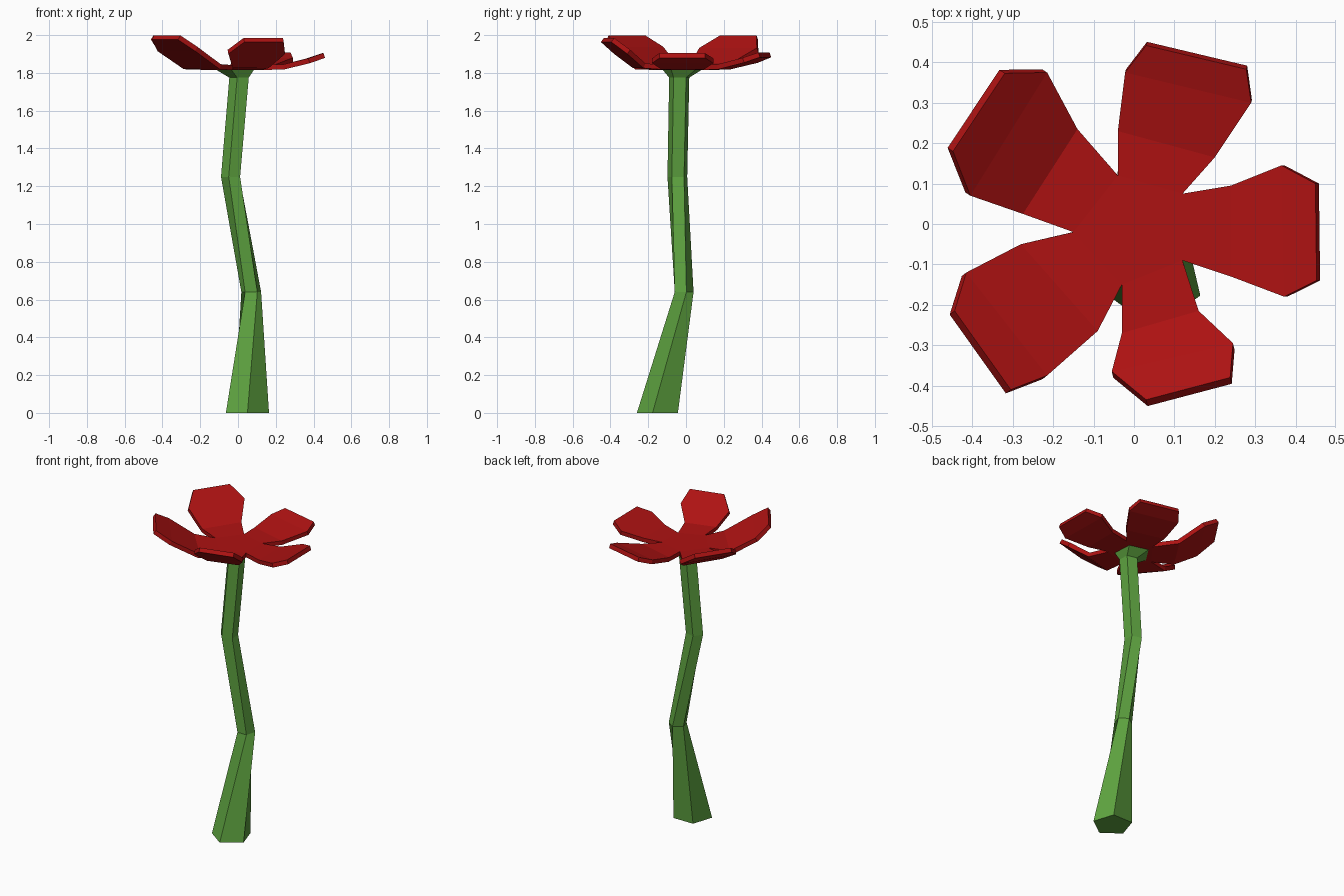
import bpy
from math import sin, cos, radians

if "Cube" in bpy.data.objects:
    bpy.data.objects.remove(bpy.data.objects["Cube"])


def material(name, rgb):
    m = bpy.data.materials.new(name)
    m.diffuse_color = (*rgb, 1)
    m.use_nodes = True
    m.node_tree.nodes["Principled BSDF"].inputs["Base Color"].default_value = m.diffuse_color
    return m


def mesh_object(name, verts, faces, mat):
    me = bpy.data.meshes.new(name)
    me.from_pydata(verts, [], faces)
    me.materials.append(mat)
    ob = bpy.data.objects.new(name, me)
    bpy.context.collection.objects.link(ob)
    return ob


green = material("stem_green", (0.11, 0.36, 0.05))
red = material("petal_red", (0.42, 0.006, 0.006))

# Stem and flared calyx: twisting five-sided loft (x, y, z, radius, start angle)
rings = [(0.05, -0.14, 0, 0.12, -90), (0.07, -0.015, 0.64, 0.055, -54),
         (-0.035, -0.045, 1.25, 0.055, -33), (0.01, -0.035, 1.775, 0.056, -33),
         (-0.01, -0.015, 1.825, 0.12, -33)]
verts, faces = [], [(4, 3, 2, 1, 0)]
for x, y, z, r, a in rings:
    for k in range(5):
        t = radians(a + 72 * k)
        verts.append((x + r * cos(t), y + r * sin(t), z))
for i in range(len(rings) - 1):
    for k in range(5):
        n = (k + 1) % 5
        faces.append((5*i + k, 5*i + n, 5*i + 5 + n, 5*i + 5 + k))
faces.append(tuple(range(len(verts) - 5, len(verts))))
mesh_object("stem", verts, faces, green)

# Blossom: central pentagon, then per petal three right/left point pairs
# going outward (mid, shoulder, tip), with the height of each pair
hub = [(0.12, -0.09), (0.12, 0.075), (-0.04, 0.12), (-0.15, -0.02), (-0.03, -0.15)]
petals = [
    ([(0.24, -0.13), (0.24, 0.095), (0.372, -0.18), (0.365, 0.145), (0.452, -0.14), (0.449, 0.10)],
     (1.845, 1.877, 1.905)),
    ([(0.2, 0.165), (-0.04, 0.23), (0.29, 0.30), (-0.022, 0.375), (0.278, 0.383), (0.03, 0.442)],
     (1.845, 1.88, 1.908)),
    ([(-0.14, 0.235), (-0.275, 0.025), (-0.215, 0.375), (-0.405, 0.07), (-0.32, 0.373), (-0.448, 0.18)],
     (1.85, 1.932, 1.998)),
    ([(-0.28, -0.05), (-0.09, -0.265), (-0.415, -0.12), (-0.215, -0.375), (-0.444, -0.215), (-0.305, -0.41)],
     (1.845, 1.938, 1.998)),
    ([(-0.03, -0.27), (0.16, -0.215), (-0.055, -0.365), (0.245, -0.295), (0.03, -0.435), (0.238, -0.38)],
     (1.85, 1.922, 1.985)),
]
verts = [(x, y, 1.842) for x, y in hub]
faces = [tuple(range(5))]
for p, (pts, heights) in enumerate(petals):
    row = (p, (p + 1) % 5)
    for j, z in enumerate(heights):
        s = len(verts)
        verts += [(x, y, z) for x, y in pts[2*j:2*j + 2]]
        faces.append((row[0], s, s + 1, row[1]))
        row = (s, s + 1)
blossom = mesh_object("petals", verts, faces, red)
thick = blossom.modifiers.new("thickness", 'SOLIDIFY')
thick.thickness = 0.027
thick.offset = -1
